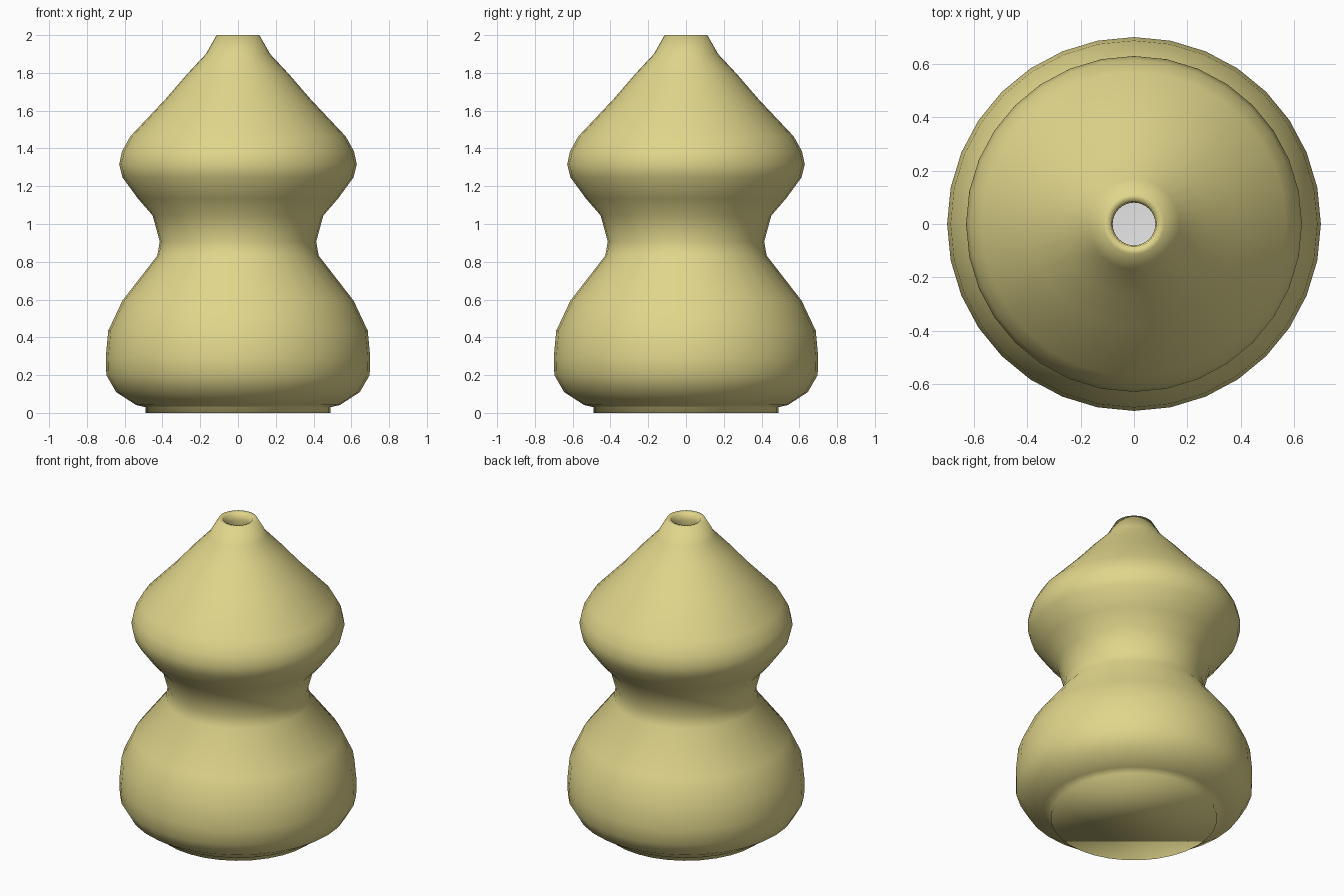
import bpy, bmesh, math

if "Cube" in bpy.data.objects:
    bpy.data.objects.remove(bpy.data.objects["Cube"])

SEGMENTS = 32


def material(name, rgb):
    m = bpy.data.materials.new(name)
    m.diffuse_color = (*rgb, 1.0)
    m.use_nodes = True
    m.node_tree.nodes["Principled BSDF"].inputs["Base Color"].default_value = m.diffuse_color
    return m


# Outer wall, from the foot up to the lip (radius, height)
outer = [(0.49, 0.0), (0.49, 0.03), (0.54, 0.042), (0.645, 0.11), (0.697, 0.20),
         (0.70, 0.297), (0.687, 0.435), (0.612, 0.594), (0.427, 0.833),
         (0.414, 0.907), (0.452, 1.045), (0.53, 1.135), (0.612, 1.247),
         (0.629, 1.315), (0.614, 1.385), (0.57, 1.464), (0.385, 1.66),
         (0.27, 1.793), (0.17, 1.90), (0.113, 2.0)]
# Inner wall, from the lip down to the floor
mouth = [(0.085, 1.995), (0.08, 1.95), (0.085, 1.86)]
inner = [(0.33, 1.66), (0.56, 1.40), (0.56, 1.28), (0.38, 1.03), (0.36, 0.90),
         (0.55, 0.58), (0.64, 0.30), (0.58, 0.13), (0.40, 0.06)]
profile = outer + mouth + inner
inner_start = len(outer) + len(mouth) - 1

# Lathe the profile into a closed vase
bm = bmesh.new()
rings = []
for r, z in profile:
    rings.append([bm.verts.new((r * math.cos(a), r * math.sin(a), z))
                  for a in (2 * math.pi * i / SEGMENTS for i in range(SEGMENTS))])
for k in range(len(rings) - 1):
    low, high = rings[k], rings[k + 1]
    for i in range(SEGMENTS):
        j = (i + 1) % SEGMENTS
        f = bm.faces.new((low[i], low[j], high[j], high[i]))
        f.material_index = 1 if k >= inner_start else 0

# Underside and inside floor
bm.faces.new(list(reversed(rings[0])))
floor = bm.faces.new(rings[-1])
floor.material_index = 1
for f in bm.faces:
    f.smooth = True

mesh = bpy.data.meshes.new("gourd_vase")
bm.to_mesh(mesh)
bm.free()
mesh.materials.append(material("pale_yellow_glaze", (0.75, 0.67, 0.26)))
mesh.materials.append(material("white_interior", (0.8, 0.8, 0.8)))
vase = bpy.data.objects.new("gourd_vase", mesh)
bpy.context.collection.objects.link(vase)
